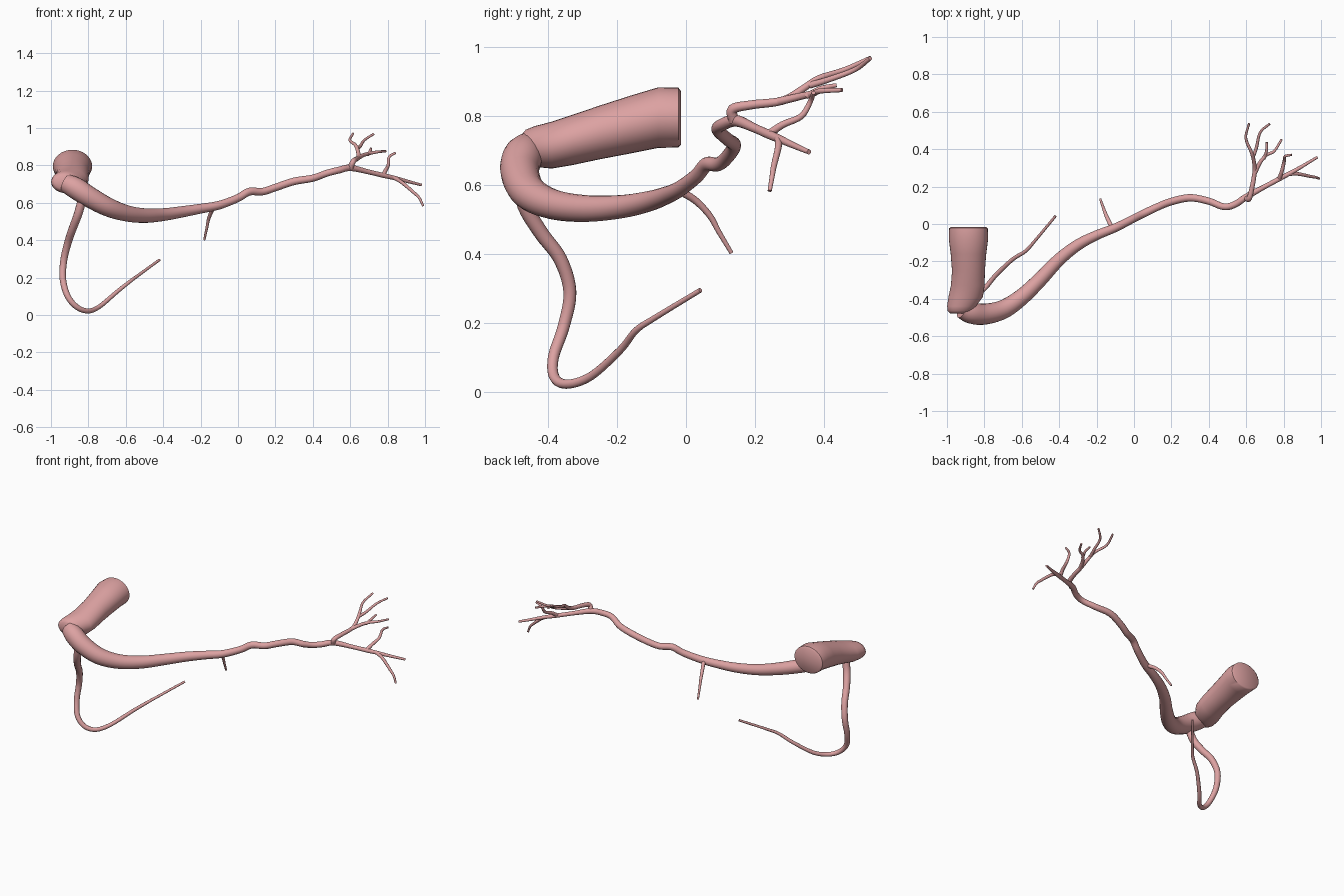
import bpy, bmesh, math
from mathutils import Vector

mat = bpy.data.materials.new("vessel_pink")
mat.diffuse_color = (0.72, 0.36, 0.36, 1)


def loft(name, rings):
    """Skin a list of rings, cap both ends and shade smooth."""
    bm = bmesh.new()
    vs = [[bm.verts.new(p) for p in r] for r in rings]
    n = len(vs[0])
    for a, b in zip(vs, vs[1:]):
        for i in range(n):
            bm.faces.new((a[i], a[(i + 1) % n], b[(i + 1) % n], b[i]))
    bm.faces.new(vs[0])
    bm.faces.new(vs[-1])
    bmesh.ops.recalc_face_normals(bm, faces=bm.faces)
    me = bpy.data.meshes.new(name)
    bm.to_mesh(me)
    bm.free()
    me.materials.append(mat)
    ob = bpy.data.objects.new(name, me)
    bpy.context.collection.objects.link(ob)
    bpy.ops.object.select_all(action='DESELECT')
    ob.select_set(True)
    bpy.context.view_layer.objects.active = ob
    bpy.ops.object.shade_smooth_by_angle(angle=math.radians(50))


def smooth(pts, steps=5):
    """Catmull-Rom interpolation of position and radius."""
    p = [Vector(q) for q in pts]
    p = [2 * p[0] - p[1]] + p + [2 * p[-1] - p[-2]]
    out = []
    for a, b, c, d in zip(p, p[1:], p[2:], p[3:]):
        for k in range(steps):
            t = k / steps
            out.append(0.5 * (2 * b + (c - a) * t + (2 * a - 5 * b + 4 * c - d) * t**2
                              + (3 * b - a - 3 * c + d) * t**3))
    return out + [p[-2]]


def tube(name, pts, r0, r1, sides=14):
    """Round tapering vessel along x, y, z points; a 4th value overrides the radius."""
    last = len(pts) - 1
    full = [tuple(q) if len(q) == 4 else (*q, r0 + (r1 - r0) * i / last)
            for i, q in enumerate(pts)]
    path = smooth([Vector(q) for q in full])
    pos = [q.to_3d() for q in path]
    rings, u = [], None
    for i, c in enumerate(pos):
        t = (pos[min(i + 1, len(pos) - 1)] - pos[max(i - 1, 0)]).normalized()
        u = t.orthogonal() if u is None else u - t * u.dot(t)
        u.normalize()
        w = t.cross(u)
        rings.append([c + path[i][3] * (u * math.cos(a) + w * math.sin(a))
                      for a in (2 * math.pi * k / sides for k in range(sides))])
    loft(name, rings)


# Wide trunk: y, centre x, centre z, half width, half height
trunk = [(-.015, -.885, .795, .092, .078), (-.022, -.885, .796, .103, .087),
         (-.08, -.885, .796, .105, .088), (-.16, -.885, .776, .095, .084),
         (-.25, -.885, .753, .088, .078), (-.33, -.889, .731, .09, .073),
         (-.39, -.9, .716, .092, .068), (-.44, -.922, .712, .077, .059),
         (-.465, -.93, .711, .066, .05), (-.478, -.933, .711, .05, .035)]
loft("trunk", [[(cx + rx * math.cos(a), y, cz + rz * math.sin(a))
                for a in (2 * math.pi * k / 32 for k in range(32))]
               for y, cx, cz, rx, rz in trunk])

# Main vessel
tube("main_vessel", [
    (-.92, -.455, .705, .05), (-.87, -.475, .68, .058), (-.8, -.482, .635, .056),
    (-.7, -.457, .58, .051), (-.6, -.39, .545, .044), (-.5, -.295, .532, .039),
    (-.4, -.19, .537, .034), (-.3, -.112, .552, .03), (-.2, -.06, .569, .026),
    (-.1, -.02, .588, .023), (0, .03, .626, .021), (.06, .06, .66, .021),
    (.13, .093, .66, .02), (.2, .12, .682, .02), (.3, .14, .715, .02),
    (.4, .122, .732, .019), (.48, .092, .76, .018), (.54, .105, .775, .018),
    (.6, .145, .787, .017), (.7, .2, .765, .013), (.78, .243, .746, .013),
    (.85, .28, .73, .011), (.91, .315, .714, .009), (.98, .357, .696, .007)],
    .05, .007, 20)

# Long looping branch under the trunk
tube("looping_branch", [
    (-.83, -.485, .63), (-.855, -.467, .54), (-.885, -.42, .46), (-.91, -.365, .385),
    (-.932, -.337, .29), (-.936, -.355, .19), (-.91, -.385, .1), (-.86, -.382, .042),
    (-.8, -.345, .022), (-.74, -.275, .046), (-.65, -.19, .122), (-.58, -.145, .178),
    (-.53, -.09, .215), (-.42, .042, .295)], .024, .007)

# Short twig under the middle
tube("middle_twig", [(-.12, -.015, .582), (-.142, .03, .553), (-.158, .07, .51),
                     (-.167, .095, .465), (-.18, .132, .403)], .012, .006)

# Upper far branch and its forks
tube("upper_branch", [(.6, .14, .785), (.615, .135, .82), (.63, .19, .833),
                      (.645, .28, .845), (.64, .34, .88), (.627, .385, .91),
                      (.598, .46, .935), (.615, .537, .97)], .016, .006)
tube("upper_fork", [(.637, .36, .89), (.655, .41, .905), (.675, .49, .935),
                    (.725, .535, .968)], .010, .006)
tube("side_fork", [(.645, .27, .843), (.675, .33, .857), (.71, .37, .866),
                   (.75, .39, .873), (.79, .453, .876)], .012, .006)
tube("side_fork_tip", [(.695, .35, .858), (.708, .39, .88), (.71, .437, .89)], .009, .006)

# Lower far branches
tube("rising_twig", [(.775, .238, .746), (.79, .28, .775), (.803, .335, .8),
                     (.808, .362, .845), (.843, .37, .868)], .012, .006)
tube("falling_twig", [(.83, .268, .736), (.875, .268, .71), (.94, .255, .655),
                      (.97, .25, .625), (.99, .243, .583)], .011, .006)
